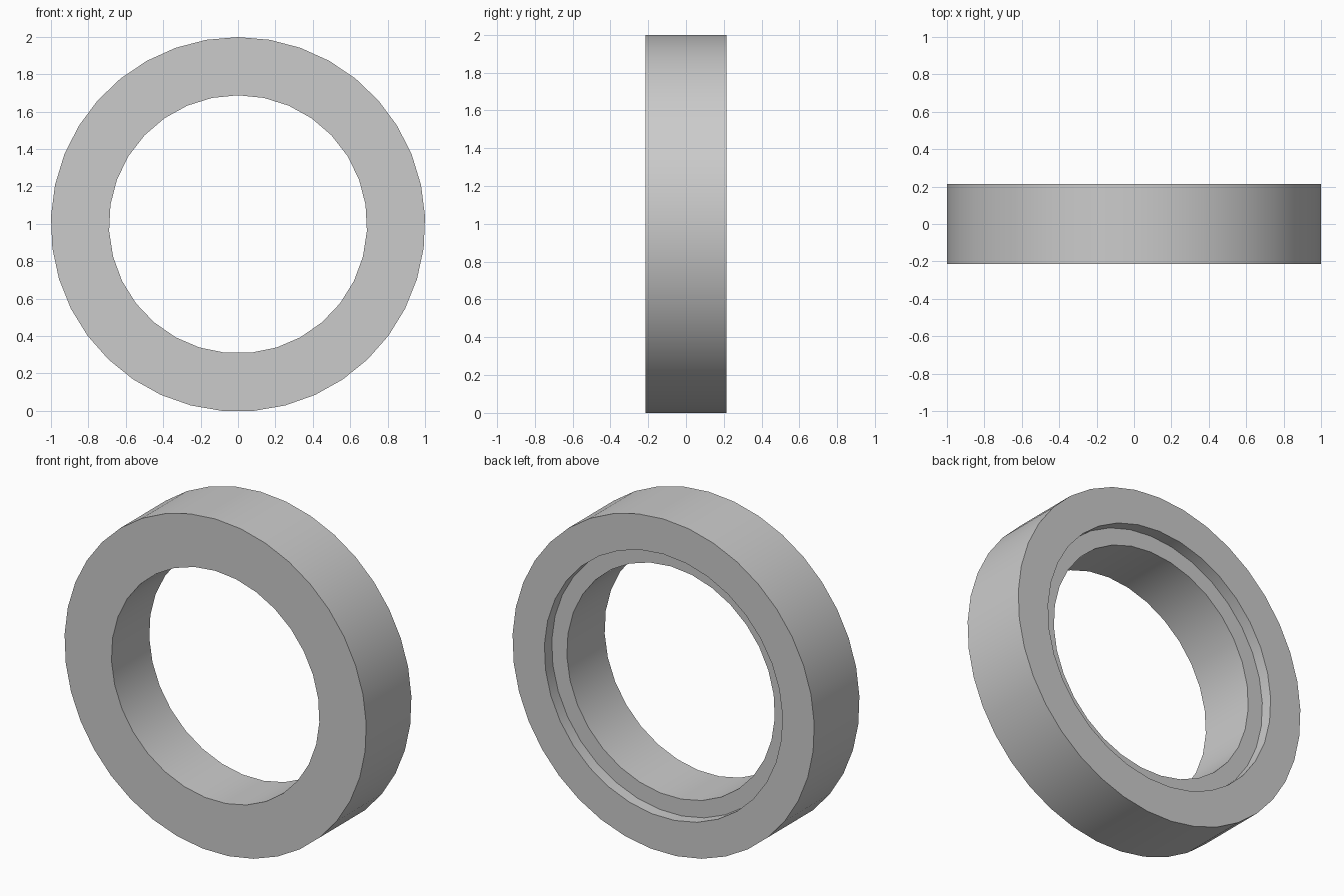
import bpy, bmesh, math

if "Cube" in bpy.data.objects:
    bpy.data.objects.remove(bpy.data.objects["Cube"])

HALF = 0.214             # half of the ring's depth
FLOOR = HALF - 0.07      # floor of the rear recess
R_OUT, N_OUT = 1.0009, 37
R_IN, N_IN = 0.69, 31
R_REC, N_REC = 0.79, 33
CZ = R_OUT * math.cos(math.pi / N_OUT)   # rests on its bottom flat

bm = bmesh.new()


def loop(r, n, y):
    """Closed polygon of edges facing y, with a vertex at the top."""
    vs = [bm.verts.new((r * math.sin(math.tau * i / n), y,
                        CZ + r * math.cos(math.tau * i / n))) for i in range(n)]
    return [bm.edges.new((vs[i], vs[(i + 1) % n])) for i in range(n)]


def wall(a, b):
    """Quads joining two matching loops."""
    for e, f in zip(a, b):
        bm.faces.new((e.verts[0], e.verts[1], f.verts[1], f.verts[0]))


def annulus(a, b, direction):
    """Flat face between an outer and an inner loop."""
    bmesh.ops.triangle_fill(bm, use_beauty=True, edges=a + b, normal=(0, direction, 0))


out_front, out_back = loop(R_OUT, N_OUT, -HALF), loop(R_OUT, N_OUT, HALF)
in_front, in_floor = loop(R_IN, N_IN, -HALF), loop(R_IN, N_IN, FLOOR)
rec_floor, rec_back = loop(R_REC, N_REC, FLOOR), loop(R_REC, N_REC, HALF)

# Rim, bore and recess walls
wall(out_front, out_back)
wall(in_front, in_floor)
wall(rec_floor, rec_back)
# Front face, back face and recess floor
annulus(out_front, in_front, -1)
annulus(out_back, rec_back, 1)
annulus(rec_floor, in_floor, 1)
bmesh.ops.recalc_face_normals(bm, faces=bm.faces[:])

mesh = bpy.data.meshes.new("ring")
bm.to_mesh(mesh)
bm.free()
ring = bpy.data.objects.new("ring", mesh)
bpy.context.collection.objects.link(ring)

grey = bpy.data.materials.new("plain grey")
grey.diffuse_color = (0.6, 0.6, 0.6, 1)
grey.use_nodes = True
grey.node_tree.nodes["Principled BSDF"].inputs["Base Color"].default_value = grey.diffuse_color
mesh.materials.append(grey)

# Smooth walls with sharp rims
bpy.context.view_layer.objects.active = ring
ring.select_set(True)
bpy.ops.object.shade_smooth_by_angle(angle=math.radians(30))
